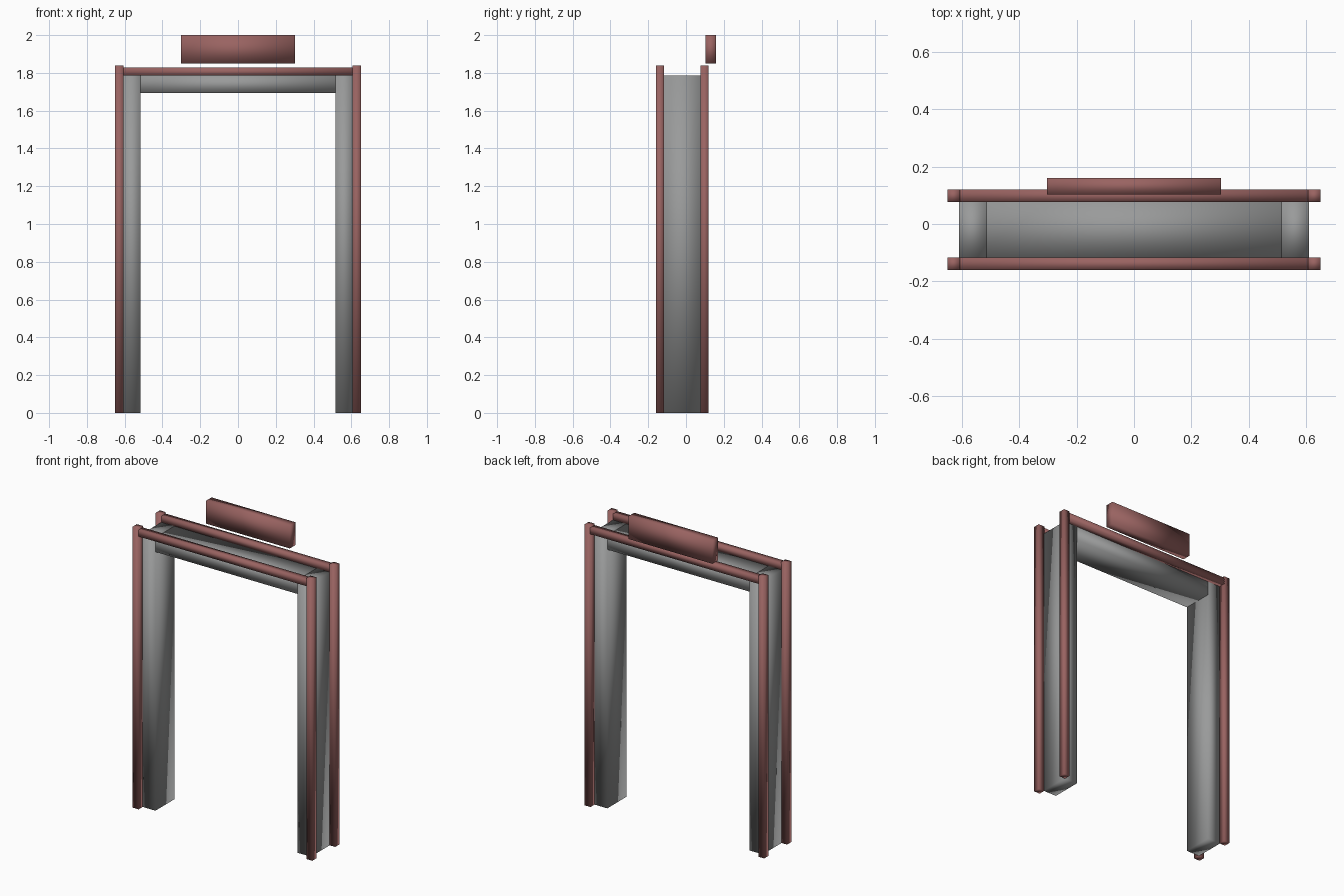
import bpy

if "Cube" in bpy.data.objects:
    bpy.data.objects.remove(bpy.data.objects["Cube"])


def material(name, color):
    mat = bpy.data.materials.new(name)
    mat.diffuse_color = (*color, 1)
    mat.use_nodes = True
    mat.node_tree.nodes["Principled BSDF"].inputs["Base Color"].default_value = mat.diffuse_color
    return mat


red = material("red_trim", (0.32, 0.125, 0.12))
grey = material("dark_grey", (0.32, 0.325, 0.325))

CORNERS = [(x, y, z) for x in (0, 1) for y in (0, 1) for z in (0, 1)]
FACES = [(0, 1, 3, 2), (4, 6, 7, 5), (0, 4, 5, 1),
         (2, 3, 7, 6), (0, 2, 6, 4), (1, 5, 7, 3)]


def box(name, xr, yr, zr, mat):
    """Smooth-shaded box spanning the given x, y and z ranges."""
    mesh = bpy.data.meshes.new(name)
    mesh.from_pydata([(xr[i], yr[j], zr[k]) for i, j, k in CORNERS], [], FACES)
    for p in mesh.polygons:
        p.use_smooth = True
    mesh.materials.append(mat)
    obj = bpy.data.objects.new(name, mesh)
    bpy.context.collection.objects.link(obj)
    return obj


def mirrored(r, s):
    return r if s > 0 else (-r[1], -r[0])


PANEL_Y = (-0.118, 0.078)
BAR_Y = {"front": (-0.16, -0.117), "back": (0.077, 0.12)}

# Grey side panels and the lintel between them
for side, s in (("left", -1), ("right", 1)):
    box(side + "_panel", mirrored((0.515, 0.61), s), PANEL_Y, (0, 1.787), grey)
box("lintel_panel", (-0.515, 0.515), PANEL_Y, (1.693, 1.787), grey)

# Red corner posts and top rails, front and back
for face, yr in BAR_Y.items():
    for side, s in (("left", -1), ("right", 1)):
        box(f"{face}_{side}_post", mirrored((0.607, 0.65), s), yr, (0, 1.838), red)
    box(face + "_top_rail", (-0.61, 0.61), yr, (1.785, 1.828), red)

# Sign block floating just above the back rail
box("sign_block", (-0.303, 0.303), (0.103, 0.16), (1.85, 2.0), red)
